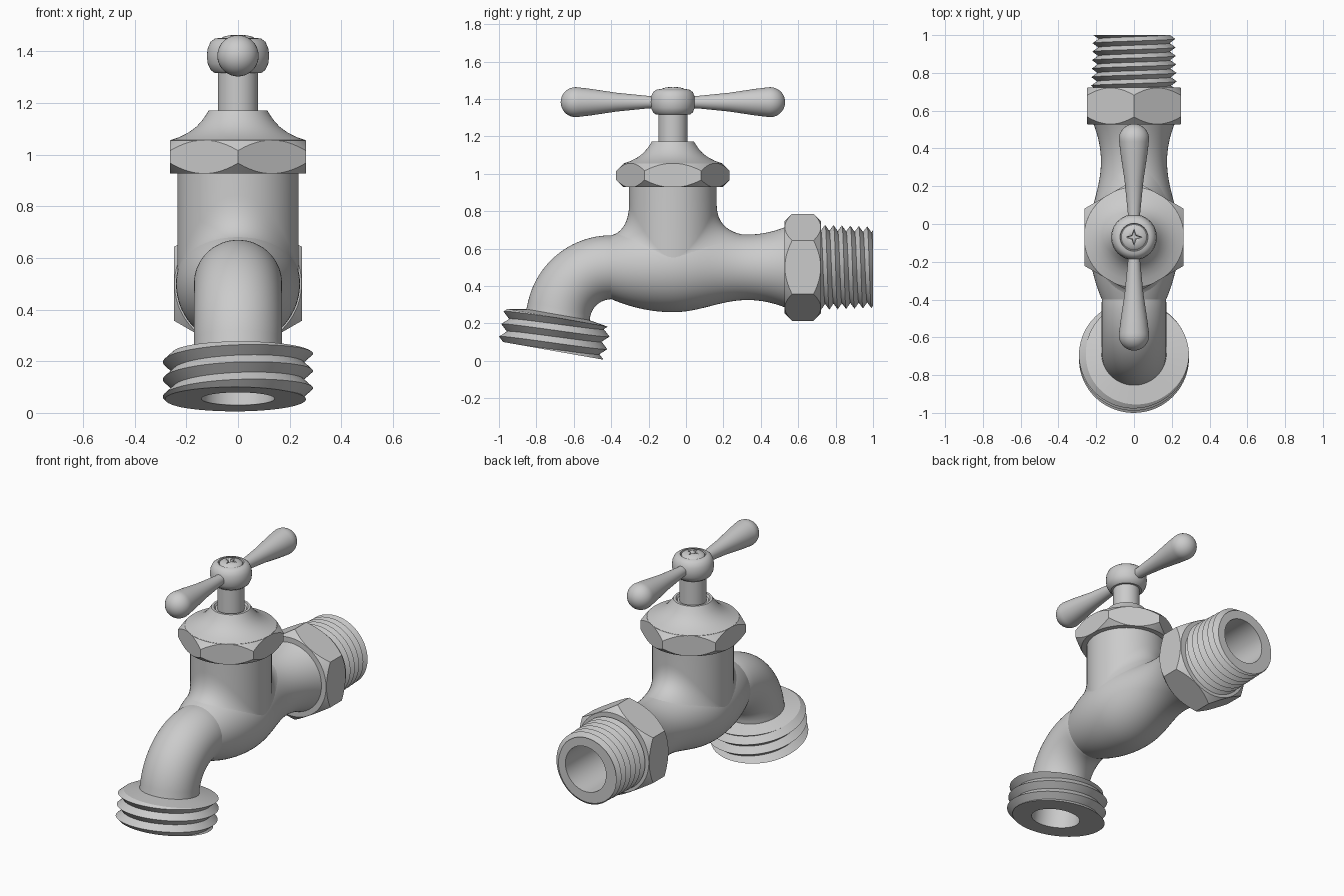
import bpy, bmesh
from math import sin, cos, pi, radians, sqrt, ceil
from mathutils import Matrix, Vector

if "Cube" in bpy.data.objects:
    bpy.data.objects.remove(bpy.data.objects["Cube"])

SEG = 72
STEM_Y, AXIS_Z = -0.07, 0.5
BEND_Y, BEND_R, BEND_DEG = -0.4, 0.285, 80
BORE = 0.142


def frame(y, z, deg=0):
    """Local z axis tilted about x: -90 is +y, 90 is -y."""
    return Matrix.Translation((0, y, z)) @ Matrix.Rotation(radians(deg), 4, 'X')


def circle(r, s, m=Matrix()):
    return [m @ Vector((r * cos(2 * pi * i / SEG), r * sin(2 * pi * i / SEG), s))
            for i in range(SEG + 1)]


def loft(name, rings, flip=False, angle=32):
    bm = bmesh.new()
    rows = [[bm.verts.new(p) for p in ring] for ring in rings]
    for a, b in zip(rows, rows[1:]):
        for i in range(len(a) - 1):
            bm.faces.new((a[i], a[i + 1], b[i + 1], b[i]))
    bmesh.ops.remove_doubles(bm, verts=bm.verts, dist=1e-5)
    bmesh.ops.recalc_face_normals(bm, faces=bm.faces)
    if flip:
        bmesh.ops.reverse_faces(bm, faces=bm.faces)
    mesh = bpy.data.meshes.new(name)
    bm.to_mesh(mesh)
    bm.free()
    ob = bpy.data.objects.new(name, mesh)
    bpy.context.collection.objects.link(ob)
    bpy.ops.object.select_all(action='DESELECT')
    ob.select_set(True)
    bpy.context.view_layer.objects.active = ob
    bpy.ops.object.shade_smooth_by_angle(angle=radians(angle))
    return ob


def revolve(name, profile, m, angle=32):
    return loft(name, [circle(r, s, m) for r, s in profile], angle=angle)


def hex_nut(name, m, radius, length, end_r, inner):
    """Hexagon with both ends chamfered by a 45 degree cone."""
    low, chamfer = [], []
    for i in range(SEG + 1):
        t = 2 * pi * i / SEG
        h = radius * cos(pi / 6) / cos((t % (pi / 3)) - pi / 6)
        d = Vector((cos(t + pi / 6), sin(t + pi / 6), 0))
        low.append(d * min(h, end_r))
        chamfer.append(d * h + Vector((0, 0, max(0, h - end_r))))
    top = lambda ring: [Vector((p.x, p.y, length - p.z)) for p in ring]
    rings = [circle(inner, 0), low, chamfer, top(chamfer), top(low), circle(inner, length)]
    return loft(name, [[m @ p for p in r] for r in rings], angle=25)


def thread(name, m, s1, pitch, root, crest, taper, start):
    """Helical V thread from s=0 to s1, closed by flat ends."""
    rings = [circle(start[0], start[1], m)]
    for k in range(ceil(2 * s1 / pitch) + 3):
        ring = []
        for i in range(SEG + 1):
            turn = i / SEG
            s = min(max(pitch * (k / 2 - 1 + turn), 0), s1)
            wave = abs(2 * ((s / pitch - turn) % 1) - 1)
            r = root + (crest - root) * wave + taper * s
            ring.append(m @ Vector((r * cos(2 * pi * turn), r * sin(2 * pi * turn), s)))
        rings.append(ring)
    rings.append(circle(BORE, s1, m))
    return loft(name, rings, angle=28)


def body_r(y):
    """Radius of the horizontal body along y."""
    if y > 0.33:
        return 0.175 + 0.04 * ((y - 0.33) / 0.2) ** 2
    if y > STEM_Y:
        return 0.2075 + 0.0325 * cos(pi * (y - STEM_Y) / 0.4)
    return 0.24 - 0.07 * ((y - STEM_Y) / 0.33) ** 2


def bend(deg):
    a = radians(deg)
    return frame(BEND_Y - BEND_R * sin(a), AXIS_Z - BEND_R * (1 - cos(a)), 90 + deg)


# horizontal body and curved spout
ys = [0.55 - 0.95 * i / 40 for i in range(41)]
elbow = [bend(BEND_DEG * i / 24) for i in range(25)]
outlet = bend(BEND_DEG)
rings = [circle(body_r(y), 0, frame(y, AXIS_Z, 90)) for y in ys]
rings += [circle(0.171, 0, m) for m in elbow[1:]]
rings.append(circle(0.174, 0.045, outlet))
loft("body_and_spout", rings, angle=20)

# water passage from inlet to outlet
rings = [circle(BORE, 0, frame(1.0, AXIS_Z, 90))]
rings += [circle(BORE, 0, m) for m in elbow] + [circle(BORE, 0.213, outlet)]
loft("water_passage", rings, flip=True)

# upright valve housing, flared into the body
R0 = 0.234
STEPS = 12
rings = [circle(R0, 0.96, frame(STEM_Y, 0))] + [[] for _ in range(STEPS + 1)]
for i in range(SEG + 1):
    t = 2 * pi * i / SEG
    x, y = R0 * cos(t), STEM_Y + R0 * sin(t)
    w = sin(t) ** 2
    reach = w * (0.15 if sin(t) > 0 else -0.095)
    top = lambda yy: AXIS_Z + sqrt(max(0, body_r(yy) ** 2 - x * x)) - 0.002
    p0 = Vector((x, y, top(y) + 0.14 * w))
    p1 = Vector((x, y, top(y)))
    p2 = Vector((x, y + reach, top(y + reach)))
    for j in range(STEPS + 1):
        u = j / STEPS
        rings[j + 1].append(p0 * (1 - u) ** 2 + p1 * 2 * u * (1 - u) + p2 * u * u)
loft("valve_housing", rings, angle=60)

# threaded ends
thread("inlet_thread", frame(0.71, AXIS_Z, -90), 0.29, 0.045, 0.197, 0.228, -0.035, (BORE, 0))
thread("outlet_thread", outlet @ Matrix.Translation((0, 0, 0.035)), 0.178, 0.068,
       0.254, 0.291, 0, (0.165, -0.018))

# hexagon nuts
hex_nut("inlet_nut", frame(0.527, AXIS_Z, -90), 0.286, 0.195, 0.246, BORE)
hex_nut("bonnet_nut", frame(STEM_Y, 0.928), 0.303, 0.127, 0.264, 0.07)

# bonnet, stem and handle hub
centre = frame(STEM_Y, 0)
revolve("bonnet", [(0.0, 1.045), (0.262, 1.045), (0.262, 1.056), (0.225, 1.069), (0.19, 1.087),
                   (0.16, 1.109), (0.138, 1.134), (0.122, 1.157), (0.113, 1.172),
                   (0.098, 1.172), (0.09, 1.16), (0.0, 1.16)], centre)
revolve("stem", [(0, 1.12), (0.078, 1.12), (0.078, 1.33), (0, 1.33)], centre)
revolve("handle_hub", [(0, 1.316), (0.09, 1.316), (0.106, 1.328), (0.117, 1.352), (0.121, 1.383),
                       (0.117, 1.413), (0.106, 1.437), (0.09, 1.449), (0.074, 1.452),
                       (0.071, 1.44), (0, 1.44)], centre)

# handle arms, one each way
ball = [(0.08 * sin(radians(a)), 0.52 - 0.08 * cos(radians(a))) for a in range(80, 181, 10)]
for side, deg in (("front", 90), ("back", -90)):
    revolve("handle_arm_" + side, [(0, 0.05), (0.032, 0.05), (0.033, 0.13), (0.05, 0.3),
                                   (0.071, 0.44)] + ball, frame(STEM_Y, 1.383, deg))

# handle screw with a cross-shaped recess
screw = revolve("handle_screw", [(0, 1.41), (0.067, 1.41), (0.067, 1.447), (0.058, 1.456),
                                 (0.035, 1.462), (0, 1.465)], centre)
star = [(0.052 if i % 2 == 0 else 0.017) for i in range(9)]
ring = lambda f, z: [centre @ Vector((r * f * cos(i * pi / 4), r * f * sin(i * pi / 4), z))
                     for i, r in enumerate(star)]
cutter = loft("screw_recess_cutter", [ring(0, 1.48), ring(1, 1.48), ring(0.6, 1.43), ring(0, 1.43)])
mod = screw.modifiers.new("recess", 'BOOLEAN')
mod.operation, mod.object, mod.solver = 'DIFFERENCE', cutter, 'EXACT'
cutter.hide_render = True
cutter.hide_set(True)
